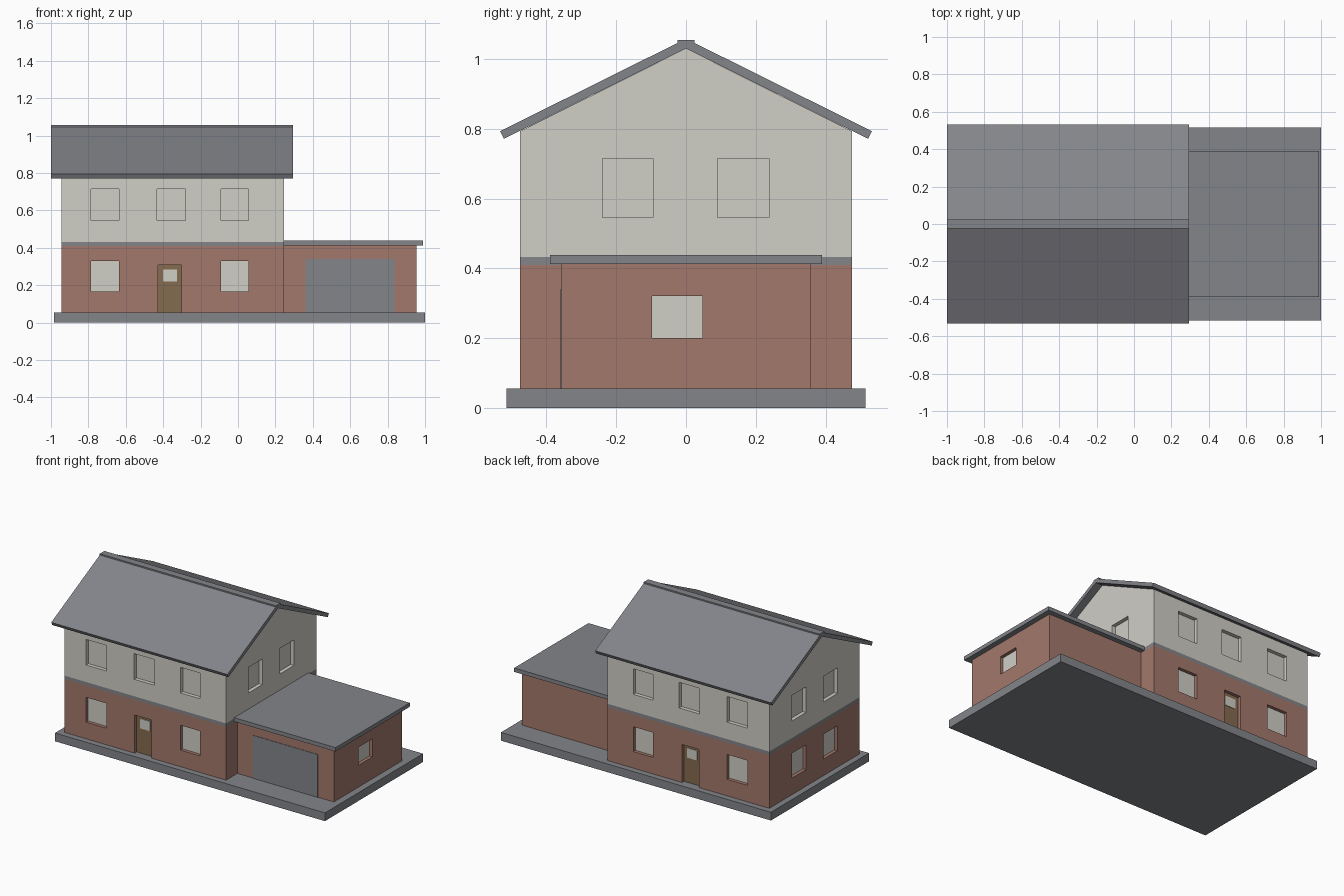
import bpy, bmesh

if "Cube" in bpy.data.objects:
    bpy.data.objects.remove(bpy.data.objects["Cube"])

def material(name, rgb):
    m = bpy.data.materials.new(name)
    m.diffuse_color = (*rgb, 1)
    m.use_nodes = True
    m.node_tree.nodes["Principled BSDF"].inputs["Base Color"].default_value = m.diffuse_color
    return m

BRICK = material("brick red", (0.37, 0.19, 0.147))
RENDER = material("warm off white", (0.63, 0.62, 0.565))
GREY = material("slate grey", (0.23, 0.235, 0.255))
BROWN = material("door brown", (0.235, 0.145, 0.078))

def finish(name, bm, mat):
    bmesh.ops.recalc_face_normals(bm, faces=bm.faces)
    me = bpy.data.meshes.new(name)
    bm.to_mesh(me)
    bm.free()
    ob = bpy.data.objects.new(name, me)
    bpy.context.collection.objects.link(ob)
    if mat:
        me.materials.append(mat)
    return ob

def add_box(bm, x, y, z):
    vs = bmesh.ops.create_cube(bm, size=1)["verts"]
    for v in vs:
        v.co = [(a + b) / 2 + c * (b - a) for (a, b), c in zip((x, y, z), v.co)]

def box(name, x, y, z, mat):
    bm = bmesh.new()
    add_box(bm, x, y, z)
    return finish(name, bm, mat)

def prism(name, profile, x, mat):
    """Extrude a (y, z) profile along x."""
    bm = bmesh.new()
    f = bm.faces.new([bm.verts.new((x[0], py, pz)) for py, pz in profile])
    ext = bmesh.ops.extrude_face_region(bm, geom=[f])["geom"]
    for v in ext:
        if isinstance(v, bmesh.types.BMVert):
            v.co.x = x[1]
    return finish(name, bm, mat)

# Wall planes: axis of the normal, position, outward direction
WALLS = {"front": (1, -0.475, -1), "back": (1, 0.475, 1), "left": (0, -0.945, -1),
         "right": (0, 0.245, 1), "garage": (0, 0.955, 1)}

def span(wall, u, z, d0, d1):
    """Box extents on a wall, between offsets d0 and d1 along its normal."""
    axis, pos, out = WALLS[wall]
    d = tuple(sorted((pos + out * d0, pos + out * d1)))
    return (d, u, z) if axis == 0 else (u, d, z)

DEPTH = 0.025
X_WIN = [(-0.785, -0.635), (-0.432, -0.282), (-0.09, 0.055)]
Y_WIN = [(-0.24, -0.095), (0.09, 0.238)]
Z_LOW, Z_HIGH = (0.165, 0.33), (0.545, 0.715)
X_DOOR, Z_DOOR = (-0.427, -0.303), (0.055, 0.308)

def cut(target, openings):
    """Recess a list of (wall, u, z) openings into a wall block."""
    bm = bmesh.new()
    for wall, u, z in openings:
        add_box(bm, *span(wall, u, z, -DEPTH, 0.05))
    cutter = finish(target.name + "_cutter", bm, None)
    cutter.hide_render = True
    cutter.hide_viewport = True
    cutter.display_type = 'WIRE'
    mod = target.modifiers.new("openings", 'BOOLEAN')
    mod.operation = 'DIFFERENCE'
    mod.solver = 'EXACT'
    mod.object = cutter

# Ground slab
box("base_slab", (-0.985, 1.0), (-0.515, 0.515), (0, 0.055), GREY)

# Ground floor, band and upper floor with gables
HX, HY = (-0.945, 0.245), (-0.475, 0.475)
ground = box("ground_floor", HX, HY, (0.055, 0.41), BRICK)
box("floor_band", HX, HY, (0.41, 0.432), GREY)
upper = prism("upper_floor", [(-0.475, 0.432), (0.475, 0.432), (0.475, 0.793),
                              (0, 1.03), (-0.475, 0.793)], HX, RENDER)

# Window and door recesses
low = [(w, u, Z_LOW) for w in ("front", "back") for u in (X_WIN[0], X_WIN[2])]
low += [("left", u, Z_LOW) for u in Y_WIN]
doors = [(w, X_DOOR, (0.03, Z_DOOR[1])) for w in ("front", "back")]
high = [(w, u, Z_HIGH) for w in ("front", "back") for u in X_WIN]
high += [(w, u, Z_HIGH) for w in ("left", "right") for u in Y_WIN]
cut(ground, low + doors)
cut(upper, high)

# Ground floor panes
for i, (wall, u, z) in enumerate(low):
    box(f"{wall}_window_pane_{i}", *span(wall, u, z, -DEPTH - 0.003, -DEPTH + 0.003), RENDER)

# Doors with a small glazed panel
for wall in ("front", "back"):
    box(f"{wall}_door", *span(wall, X_DOOR, Z_DOOR, -DEPTH - 0.003, -DEPTH + 0.004), BROWN)
    box(f"{wall}_door_pane", *span(wall, (-0.402, -0.327), (0.22, 0.285),
                                   -DEPTH, -DEPTH + 0.007), RENDER)

# Garage
garage = box("garage_walls", (0.245, 0.955), (-0.357, 0.357), (0.055, 0.412), BRICK)
g_win = ("garage", (-0.097, 0.047), (0.2, 0.32))
cut(garage, [g_win])
box("garage_window_pane", *span(*g_win, -DEPTH - 0.003, -DEPTH + 0.003), RENDER)
box("garage_door", (0.36, 0.838), (-0.36, -0.354), (0.055, 0.34), GREY)
box("garage_roof", (0.245, 0.99), (-0.39, 0.39), (0.412, 0.438), GREY)

# Pitched roof with a flat ridge
half = [(0.024, 1.055), (0.024, 1.046), (0.533, 0.793), (0.522, 0.771)]
roof = half + [(0, 1.03)] + [(-y, z) for y, z in reversed(half)]
prism("pitched_roof", roof, (-1.0, 0.295), GREY)
